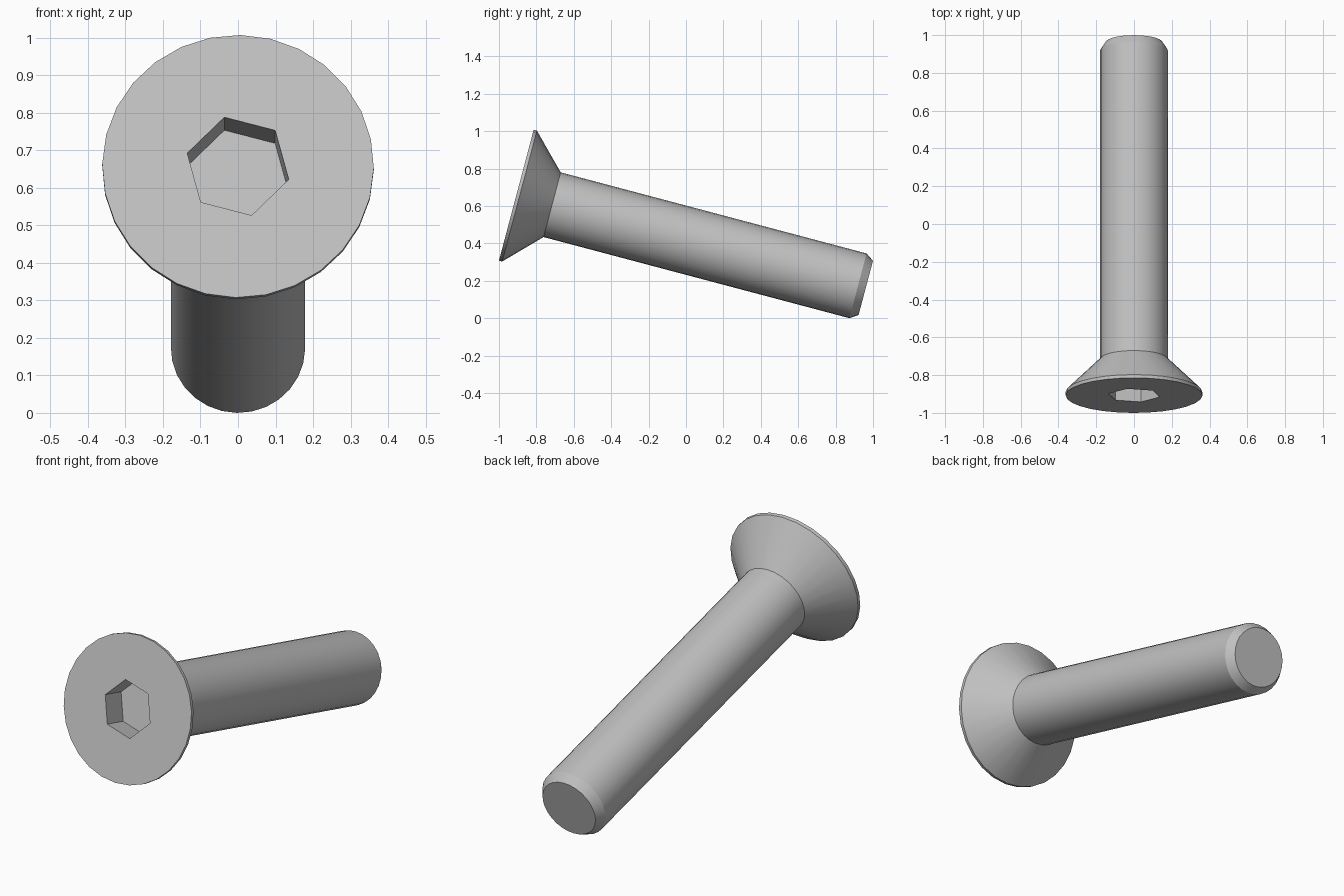
import bpy, bmesh
from math import cos, sin, radians, tau

cube = bpy.data.objects.get("Cube")
if cube:
    bpy.data.objects.remove(cube)

TILT = radians(14.85)
SIDES = 28
HEAD_R, SHAFT_R, TIP_R = 0.362, 0.179, 0.15
LENGTH = 1.933

# Plain steel colour
steel = bpy.data.materials.new("steel_grey")
colour = (0.53, 0.53, 0.53, 1)
steel.diffuse_color = colour
steel.use_nodes = True
steel.node_tree.nodes["Principled BSDF"].inputs["Base Color"].default_value = colour

bm = bmesh.new()


def ring(radius, along, sides, start):
    """Closed loop of vertices around the screw's local y axis."""
    angles = [radians(start) + tau * i / sides for i in range(sides)]
    return [bm.verts.new((radius * cos(a), along, radius * sin(a))) for a in angles]


def bridge(a, b):
    """Quads between two loops with the same number of sides."""
    for i in range(len(a)):
        j = (i + 1) % len(a)
        bm.faces.new((a[i], a[j], b[j], b[i]))


def loop_edges(loop):
    edges = []
    for i, v in enumerate(loop):
        w = loop[(i + 1) % len(loop)]
        edges.append(bm.edges.get((v, w)) or bm.edges.new((v, w)))
    return edges


# Head rim, countersunk cone, shaft and tip chamfer
profile = [(HEAD_R, 0), (HEAD_R, 0.018), (SHAFT_R, 0.198),
           (SHAFT_R, LENGTH - 0.043), (TIP_R, LENGTH)]
rings = [ring(r, y, SIDES, -1) for r, y in profile]
for a, b in zip(rings, rings[1:]):
    bridge(a, b)
bm.faces.new(rings[-1])

# Hexagonal socket
mouth = ring(0.14, 0, 6, 45)
floor = ring(0.14, 0.135, 6, 45)
bridge(mouth, floor)
bm.faces.new(floor)

# Flat head face around the socket
bmesh.ops.triangle_fill(bm, use_beauty=True,
                        edges=loop_edges(rings[0]) + loop_edges(mouth))
bmesh.ops.recalc_face_normals(bm, faces=bm.faces)

mesh = bpy.data.meshes.new("countersunk_screw")
bm.to_mesh(mesh)
bm.free()
mesh.materials.append(steel)
screw = bpy.data.objects.new("countersunk_screw", mesh)
bpy.context.collection.objects.link(screw)

# Lean the screw so that its head rim and tip fit the frame
screw.rotation_euler.x = -TILT
screw.location = (0, HEAD_R * sin(TILT) - 1,
                  (LENGTH - 0.043) * sin(TILT) + SHAFT_R * cos(TILT))

bpy.ops.object.select_all(action="DESELECT")
screw.select_set(True)
bpy.context.view_layer.objects.active = screw
bpy.ops.object.shade_smooth_by_angle(angle=radians(30))
